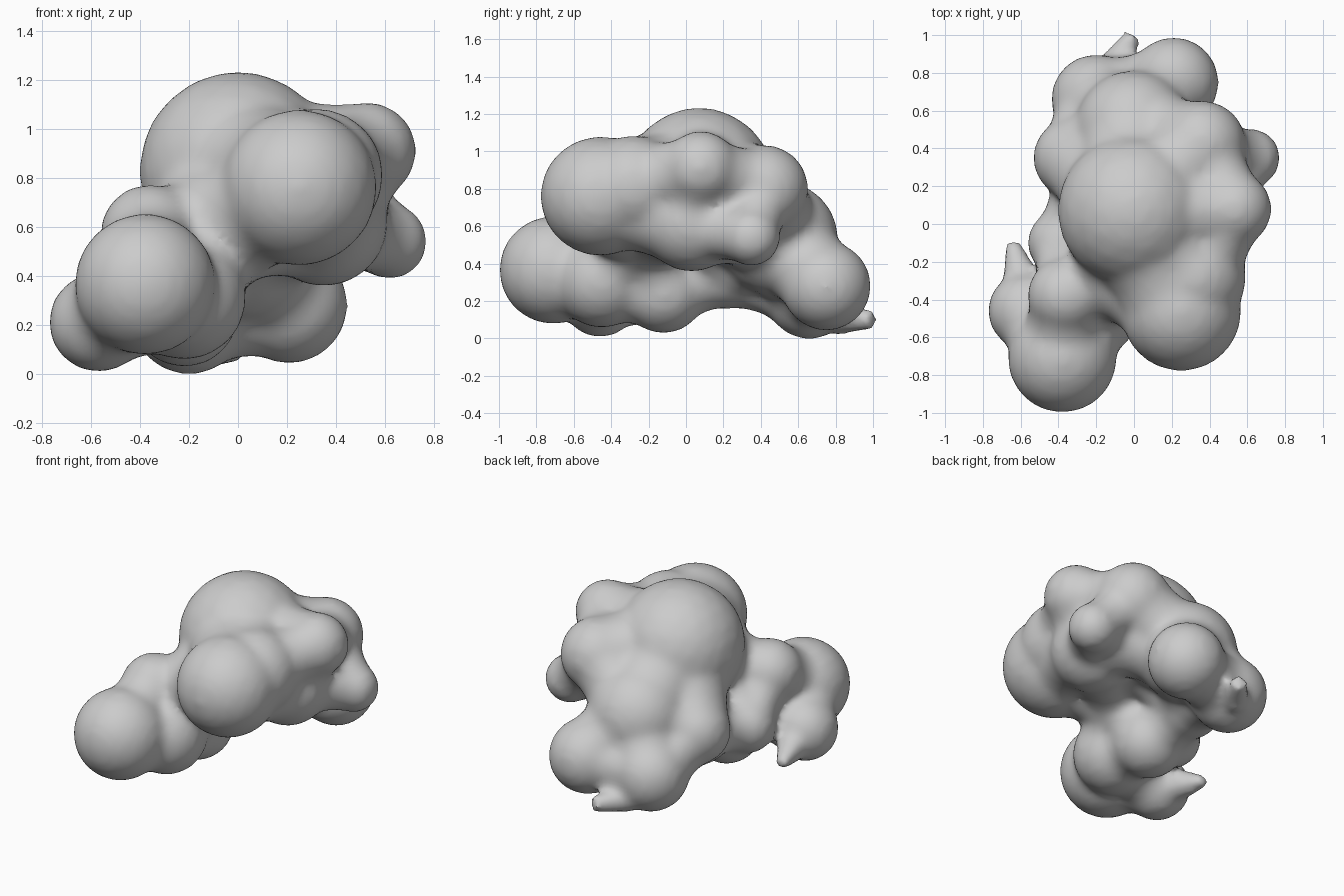
import bpy, bmesh
from itertools import combinations
from mathutils import Vector, Matrix

if "Cube" in bpy.data.objects:
    bpy.data.objects.remove(bpy.data.objects["Cube"])

# Puffs: x, y, z, radius
puffs = [
    (0.00, 0.07, 0.83, 0.40),     # crown
    (0.25, -0.46, 0.76, 0.315),   # front right
    (-0.38, -0.71, 0.365, 0.285), # front left
    (-0.57, -0.46, 0.21, 0.20),   # far left
    (-0.36, -0.38, 0.57, 0.20),   # left shoulder
    (-0.39, -0.10, 0.32, 0.17),   # left side
    (-0.32, 0.35, 0.44, 0.21),    # left back
    (-0.20, 0.66, 0.235, 0.235),  # back left foot
    (0.21, 0.75, 0.28, 0.235),    # back right foot
    (0.00, 0.50, 0.53, 0.31),     # back
    (0.36, 0.42, 0.80, 0.23),     # back right
    (0.53, 0.08, 0.91, 0.195),    # right
    (0.62, 0.35, 0.54, 0.15),     # small right
    (0.35, 0.03, 0.62, 0.26),     # right belly
    (-0.22, -0.12, 0.25, 0.22),   # underside
    (-0.22, -0.45, 0.31, 0.25),   # front underside
    (0.32, -0.28, 0.81, 0.27),    # front right ridge
    (0.32, 0.22, 0.66, 0.26),     # right core
    (-0.25, 0.23, 0.36, 0.20),    # left core
    (-0.10, -0.25, 0.58, 0.26),   # front core
]
bm = bmesh.new()


def ball(p, r):
    bmesh.ops.create_icosphere(bm, subdivisions=3, radius=r, matrix=Matrix.Translation(p))


def horn(a, b, r1, r2):
    a, b = Vector(a), Vector(b)
    m = Matrix.Translation((a + b) / 2) @ (b - a).to_track_quat('Z', 'Y').to_matrix().to_4x4()
    bmesh.ops.create_cone(bm, cap_ends=True, segments=8, radius1=r1, radius2=r2,
                          depth=(b - a).length, matrix=m)


for x, y, z, r in puffs:
    ball((x, y, z), r + 0.006)

# Necks blend every pair of puffs that overlap
for p, q in combinations(puffs, 2):
    a, b, ra, rb = Vector(p[:3]), Vector(q[:3]), p[3], q[3]
    gap = (b - a).length / (ra + rb)
    if gap > 1.04:
        continue
    for n in range(1, 6):
        t = n / 6
        ball(a.lerp(b, t), (ra + (rb - ra) * t) * (1 - 0.8 * gap * t * (1 - t)))

# Little wisps
horn((-0.58, -0.36, 0.18), (-0.645, -0.09, 0.12), 0.13, 0.04)
horn((-0.14, 0.80, 0.10), (0.0, 1.0, 0.10), 0.09, 0.055)

me = bpy.data.meshes.new("cloud")
bm.to_mesh(me)
bm.free()
cloud = bpy.data.objects.new("cloud", me)
bpy.context.collection.objects.link(cloud)

# Fuse and soften into one skin
rm = cloud.modifiers.new("fuse", 'REMESH')
rm.mode = 'VOXEL'
rm.voxel_size = 0.025
rm.use_smooth_shade = True
sm = cloud.modifiers.new("soften", 'SMOOTH')
sm.factor = 0.5
sm.iterations = 12
